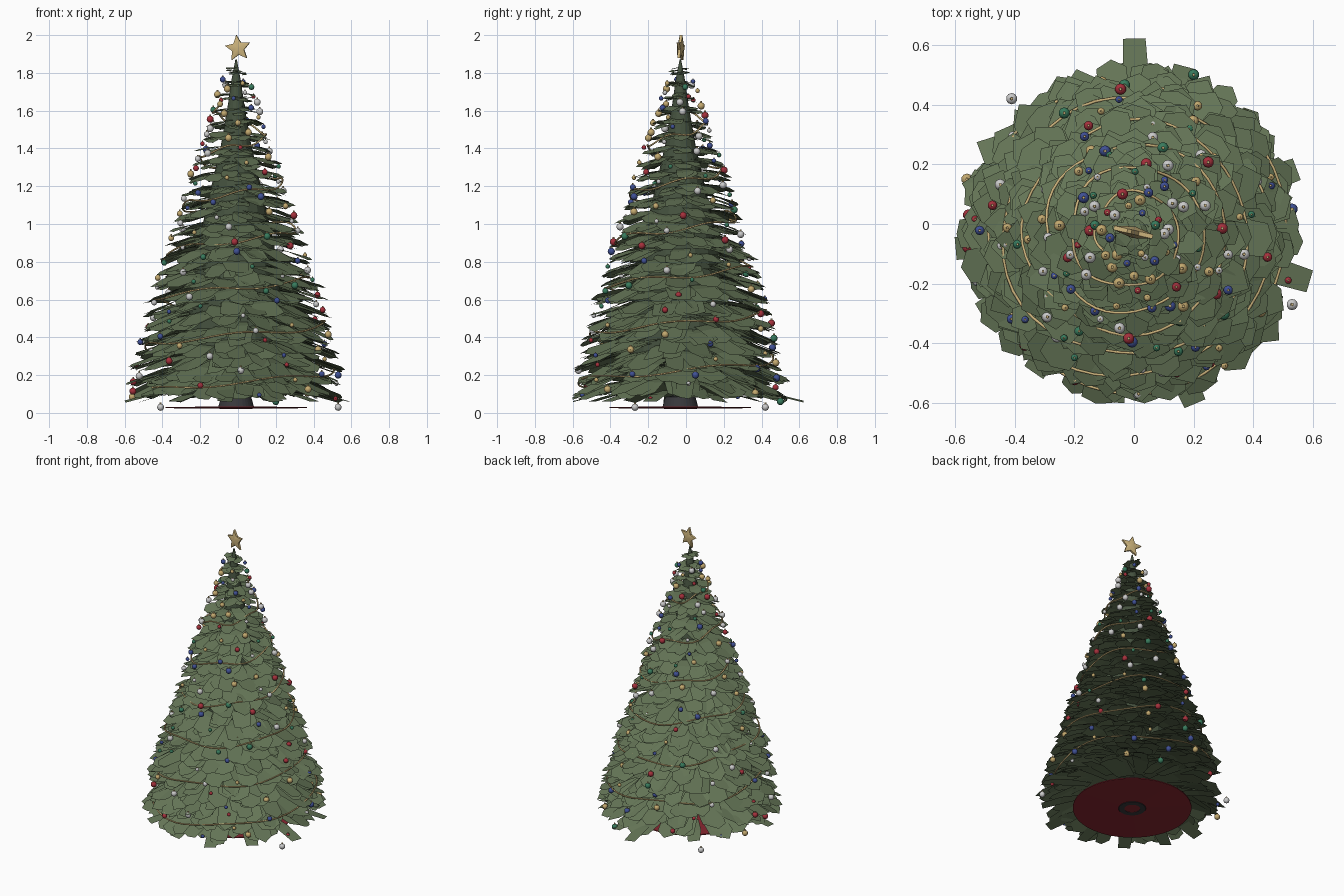
import bpy, bmesh, math, random
from mathutils import Vector, Matrix

if "Cube" in bpy.data.objects:
    bpy.data.objects.remove(bpy.data.objects["Cube"])

random.seed(7)
CX, CY = -0.01, -0.03          # tree axis
PROFILE = [(0.0, 0.56), (0.1, 0.55), (0.2, 0.54), (0.4, 0.495), (0.6, 0.445), (0.8, 0.38),
           (1.0, 0.32), (1.2, 0.26), (1.4, 0.19), (1.6, 0.12), (1.8, 0.055), (1.9, 0.01)]


def radius(z):
    for (z0, r0), (z1, r1) in zip(PROFILE, PROFILE[1:]):
        if z <= z1:
            return r0 + (r1 - r0) * (z - z0) / (z1 - z0)
    return 0.01


def material(name, rgb):
    m = bpy.data.materials.new(name)
    m.diffuse_color = (*rgb, 1)
    m.use_nodes = True
    m.node_tree.nodes["Principled BSDF"].inputs["Base Color"].default_value = m.diffuse_color
    return m


def finish(name, bm, mat, smooth=False):
    me = bpy.data.meshes.new(name)
    bm.to_mesh(me)
    bm.free()
    ob = bpy.data.objects.new(name, me)
    bpy.context.collection.objects.link(ob)
    me.materials.append(mat)
    for p in me.polygons:
        p.use_smooth = smooth
    return ob


def lathe(name, pts, mat, n=32):
    bm = bmesh.new()
    rings = [[bm.verts.new((CX + r * math.cos(2 * math.pi * i / n),
                            CY + r * math.sin(2 * math.pi * i / n), z)) for i in range(n)]
             for r, z in pts]
    for a, b in zip(rings, rings[1:]):
        for i in range(n):
            j = (i + 1) % n
            bm.faces.new((a[i], a[j], b[j], b[i]))
    bm.faces.new(rings[0][::-1])
    bm.faces.new(rings[-1])
    return finish(name, bm, mat)


green = material("needles", (0.13, 0.18, 0.095))
dark_green = material("inner_needles", (0.06, 0.085, 0.05))
gold = material("gold", (0.60, 0.45, 0.20))
red = material("skirt_red", (0.25, 0.02, 0.03))
black = material("stand_dark", (0.04, 0.04, 0.045))

# Stand, skirt and dark inner core
lathe("stand", [(0.05, 0.05), (0.05, 0.02), (0.085, 0.02), (0.095, 0.03), (0.08, 0.085),
                (0.045, 0.09), (0.045, 0.4)], black)
lathe("skirt", [(0.06, 0.022), (0.375, 0.025), (0.375, 0.031), (0.06, 0.034)], red, 40)
lathe("inner_core", [(0.03, 0.22), (0.28, 0.3), (0.2, 0.9), (0.08, 1.42), (0.042, 1.64),
                     (0.025, 1.76), (0.004, 1.87)], dark_green, 16)


def card(bm, ang, r_tip, z_tip, width, slope, roll, yaw, r_root, point=0.0):
    """One drooping needle card: two quads from root to tip, with a blunt point."""
    r_mid = r_root + (r_tip - r_root) * 0.55
    z_mid = z_tip + slope * (r_tip - r_mid)
    z_root = z_mid + 0.5 * slope * (r_mid - r_root)
    spin = Matrix.Rotation(ang, 3, 'Z')

    def vert(r, s, z):
        p = spin @ Vector((r, s + yaw * (r - r_root), z))
        return bm.verts.new((CX + p.x, CY + p.y, max(p.z, 0.012)))

    pairs = []
    for r, z, w in ((r_root, z_root, width * 0.6), (r_mid, z_mid, width), (r_tip, z_tip, width * 0.85)):
        tilt = roll * (r - r_root) / (r_tip - r_root)
        back = point if r == r_tip else 0
        pairs.append([vert(r - back - s * 0.36 * width * yaw * (r == r_tip), s * w / 2,
                           z + slope * back + s * w / 2 * tilt) for s in (-1, 1)])
    a, b, c = pairs
    bm.faces.new((a[0], b[0], b[1], a[1]))
    end = [vert(r_tip, 0, z_tip)] if point else []
    bm.faces.new([b[0], c[0]] + end + [c[1], b[1]])


# Layers of branches
bm = bmesh.new()
LAYERS = 25
for k in range(LAYERS):
    t = k / (LAYERS - 1)
    z = 0.085 + 1.72 * t
    R = radius(z)
    n = max(11, int(2 * math.pi * R / 0.062))
    for i in range(n):
        u = random.random()
        r_tip = R * (1.05 - 0.17 * u * u) + random.uniform(-0.01, 0.012)
        slope = random.uniform(0.28, 0.52) * (1 - 0.4 * t)
        width = random.uniform(0.10, 0.15) * (0.45 + 0.55 * min(1, R / 0.4))
        card(bm, 2 * math.pi * (i + random.uniform(-0.35, 0.35)) / n + k * 2.4, r_tip,
             z + random.uniform(-0.016, 0.016), width, slope,
             random.uniform(-0.3, 0.3), random.uniform(-0.4, 0.4), R * 0.25,
             random.uniform(0.1, 0.4) * width)
# Low branch tips that stick out past the rest
for deg, r in ((85, .65), (68, .585), (22, .595), (-13, .62), (-73, .61), (185, .59),
               (205, .57), (-40, .57), (235, .57), (130, .53), (260, .57)):
    card(bm, math.radians(deg), r, 0.06, 0.09, 0.25, random.uniform(-.2, .2),
         random.uniform(-.15, .15), 0.3)
finish("branches", bm, green)

# Glass balls, scattered by golden angle, with small gold caps
COLOURS = {"red": (0.38, 0.03, 0.045), "blue": (0.05, 0.08, 0.30), "green": (0.04, 0.20, 0.11),
           "gold": (0.55, 0.40, 0.16), "silver": (0.55, 0.55, 0.56)}
names = list(COLOURS)
balls = {c: bmesh.new() for c in names}
caps = bmesh.new()


def ball(colour, p, r):
    bmesh.ops.create_uvsphere(balls[colour], u_segments=10, v_segments=8, radius=r,
                              matrix=Matrix.Translation(p))
    bmesh.ops.create_cone(caps, cap_ends=True, segments=6, radius1=r * 0.3, radius2=r * 0.25,
                          depth=r * 0.5, matrix=Matrix.Translation(p + Vector((0, 0, r * 1.1))))


N = 170
for i in range(N):
    z = 0.07 + 1.70 * (i + 0.5) / N
    a = i * 2.39996 + random.uniform(-0.3, 0.3)
    r = radius(z) * random.uniform(0.95, 1.0) + 0.008
    ball(random.choice(names), Vector((CX + r * math.cos(a), CY + r * math.sin(a), z)),
         random.choice((0.012, 0.016, 0.019)))
for c, x, y, z in (("silver", 0.53, -0.27, 0.03), ("silver", -0.41, 0.42, 0.03),
                   ("gold", -0.56, 0.15, 0.085), ("blue", 0.53, 0.05, 0.2),
                   ("green", 0.2, 0.5, 0.06), ("silver", -0.15, -0.49, 0.3)):
    ball(c, Vector((x, y, z)), 0.019)
for c in names:
    finish(c + "_balls", balls[c], material(c + "_glass", COLOURS[c]), True)
finish("ball_caps", caps, gold)

# Garland spiralling up the tree
cu = bpy.data.curves.new("garland", 'CURVE')
cu.dimensions = '3D'
cu.bevel_depth = 0.005
cu.bevel_resolution = 1
sp = cu.splines.new('POLY')
M, TURNS = 300, 6
sp.points.add(M - 1)
for i, p in enumerate(sp.points):
    t = i / (M - 1)
    a = -2.6 + 2 * math.pi * TURNS * t
    z = 0.12 + 1.5 * t + 0.014 * math.sin(a * 4.3)
    r = radius(z) * (0.97 + 0.025 * math.sin(a * 3.3))
    p.co = (CX + r * math.cos(a), CY + r * math.sin(a), z, 1)
ob = bpy.data.objects.new("garland", cu)
bpy.context.collection.objects.link(ob)
cu.materials.append(gold)

# Puffed five-pointed star, slightly tilted
bm = bmesh.new()
rim = []
for i in range(10):
    a = math.radians(97 + 36 * i)
    r = 0.071 if i % 2 == 0 else 0.034
    rim.append([bm.verts.new((r * math.cos(a), y, r * math.sin(a))) for y in (-0.007, 0.007)])
front = bm.verts.new((0, -0.02, 0))
back = bm.verts.new((0, 0.02, 0))
for a, b in zip(rim, rim[1:] + rim[:1]):
    bm.faces.new((a[0], b[0], front))
    bm.faces.new((b[1], a[1], back))
    bm.faces.new((a[0], a[1], b[1], b[0]))
bmesh.ops.recalc_face_normals(bm, faces=bm.faces)
star = finish("star", bm, gold, True)
star.location = (0.0, -0.028, 1.93)
star.rotation_euler = (0, 0, math.radians(-13))
bpy.context.view_layer.objects.active = star
star.select_set(True)
bpy.ops.object.shade_smooth_by_angle(angle=math.radians(50))
